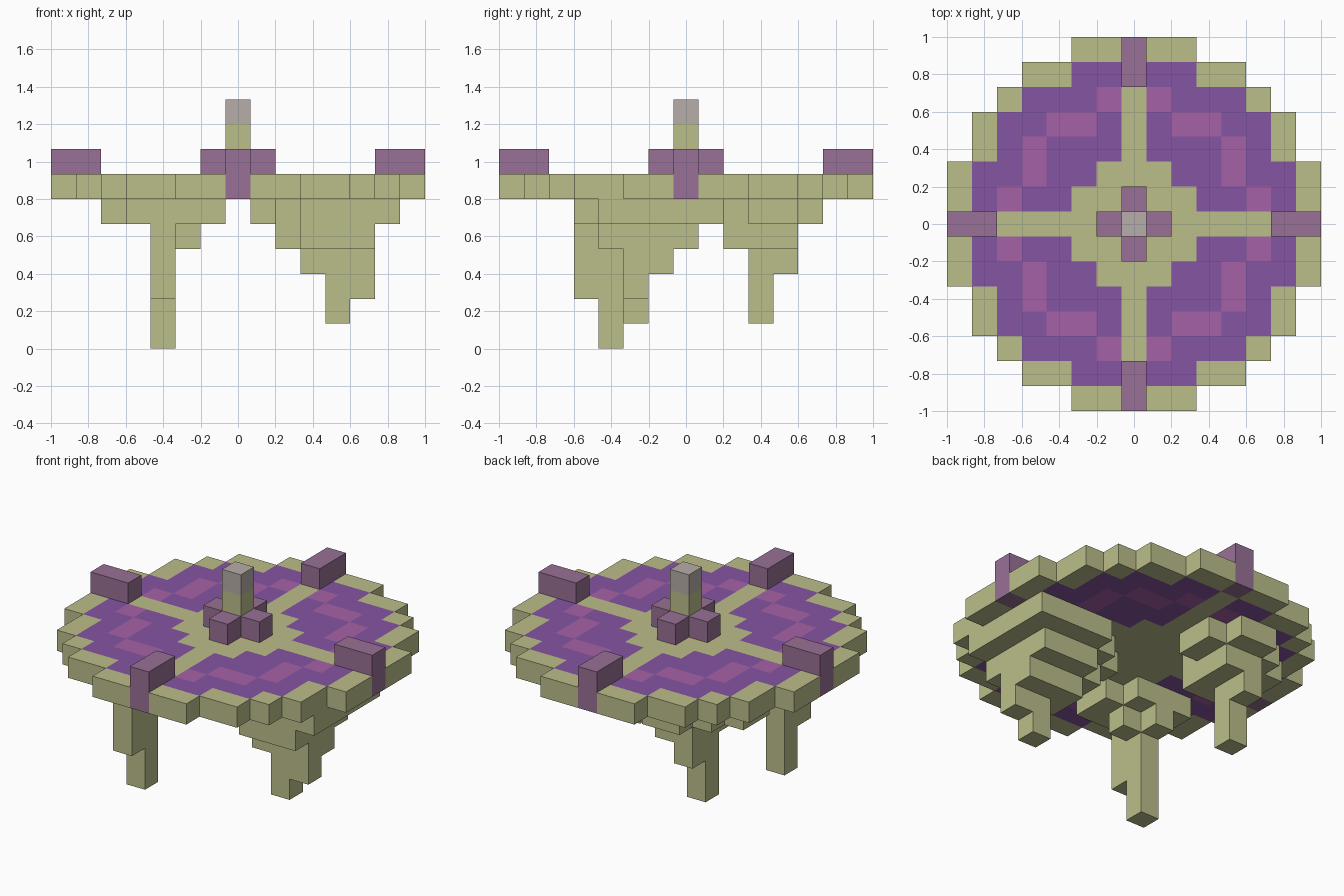
import bpy
import bmesh
from mathutils import Vector

cube = bpy.data.objects.get("Cube")
if cube:
    bpy.data.objects.remove(cube, do_unlink=True)

UNIT = 2 / 15  # edge of one block


def make_material(name, red, green, blue):
    mat = bpy.data.materials.new(name)
    mat.use_nodes = True
    colour = (red, green, blue, 1)
    mat.diffuse_color = colour
    mat.node_tree.nodes["Principled BSDF"].inputs["Base Color"].default_value = colour
    return mat


khaki = make_material("khaki", .50, .515, .254)
violet = make_material("violet", .235, .089, .366)
pink = make_material("pink", .376, .12, .386)
mauve = make_material("mauve", .314, .165, .305)
grey = make_material("warm grey", .474, .418, .392)

DIRECTIONS = [Vector(d) for d in
              ((1, 0, 0), (-1, 0, 0), (0, 1, 0), (0, -1, 0), (0, 0, 1), (0, 0, -1))]


def build_blocks(name, cells, materials, rule=lambda cell: 0):
    """Outer skin of a set of blocks, flat areas merged per colour."""
    cells = set(cells)
    bm = bmesh.new()
    for cell in sorted(cells):
        centre = Vector((cell[0], cell[1], cell[2] + .5))
        for d in DIRECTIONS:
            if tuple(int(c + s) for c, s in zip(cell, d)) in cells:
                continue
            u = Vector((d.y, d.z, d.x))
            v = d.cross(u)
            corners = [centre + (d + u * a + v * b) / 2
                       for a, b in ((-1, -1), (1, -1), (1, 1), (-1, 1))]
            face = bm.faces.new([bm.verts.new(p * UNIT) for p in corners])
            face.material_index = rule(cell)
    bmesh.ops.remove_doubles(bm, verts=bm.verts, dist=.001)
    bmesh.ops.dissolve_limit(bm, angle_limit=.01, verts=bm.verts, edges=bm.edges,
                             delimit={'MATERIAL'})
    mesh = bpy.data.meshes.new(name)
    bm.to_mesh(mesh)
    bm.free()
    for mat in materials:
        mesh.materials.append(mat)
    obj = bpy.data.objects.new(name, mesh)
    bpy.context.collection.objects.link(obj)
    return obj


# Round top: half width of each row, and of the violet field inside the rim
DISC = [7, 7, 7, 6, 6, 5, 4, 2]
FIELD = [0, 6, 6, 5, 5, 4, 2, 0]
WAVE = {(1, 5), (2, 4), (3, 4), (4, 3), (4, 2), (5, 1)}


def disc_colour(cell):
    i, j = abs(cell[0]), abs(cell[1])
    if i * j == 0:
        return 3 if i + j == 7 else 0
    if i + j <= 3 or i > FIELD[j]:
        return 0
    return 2 if (i, j) in WAVE else 1


build_blocks("table_top",
             [(i, j, 6) for j in range(-7, 8) for i in range(-DISC[abs(j)], DISC[abs(j)] + 1)],
             [khaki, violet, pink, mauve], disc_colour)

# Raised handles on the rim and the small blocks round the centre
for name, dx, dy in (("left", 1, 0), ("right", -1, 0), ("back", 0, 1), ("front", 0, -1)):
    build_blocks(name + "_handle", [(dx * r, dy * r, 7) for r in (6, 7)], [mauve])
    build_blocks(name + "_centre_block", [(dx, dy, 7)], [mauve])

# Centre post with a grey tip
build_blocks("centre_post", [(0, 0, k) for k in (7, 8, 9)], [khaki, grey],
             lambda cell: int(cell[2] == 9))

# Stepped legs: for each layer, rows of (y row, first x, last x)
LEGS = {
    "front_right_leg": {
        5: [(-4, -4, -1), (-3, -4, -1), (-2, -4, -2)],
        4: [(-4, -3, -3), (-3, -3, -2), (-2, -3, -3)],
        3: [(-4, -3, -3), (-3, -3, -3)],
        2: [(-4, -3, -3), (-3, -3, -3)],
        1: [(-3, -3, -3)],
        0: [(-3, -3, -3)],
    },
    "back_right_leg": {
        5: [(5, -3, -2), (4, -4, -1), (3, -5, -1), (2, -5, -2)],
        4: [(4, -3, -2), (3, -3, -2), (2, -3, -2)],
        3: [(4, -3, -3), (3, -3, -3)],
        2: [(3, -3, -3)],
        1: [(3, -3, -3)],
    },
    "left_leg": {
        5: [(1, 3, 6), (0, 2, 6), (-1, 1, 6), (-2, 2, 6), (-3, 3, 6)],
        4: [(0, 3, 5), (-1, 2, 5), (-2, 2, 5), (-3, 3, 5)],
        3: [(-1, 3, 5), (-2, 3, 5)],
        2: [(-2, 4, 5)],
        1: [(-2, 4, 4)],
    },
}
for name, layers in LEGS.items():
    build_blocks(name, [(i, j, k) for k, rows in layers.items()
                        for j, first, last in rows for i in range(first, last + 1)], [khaki])
